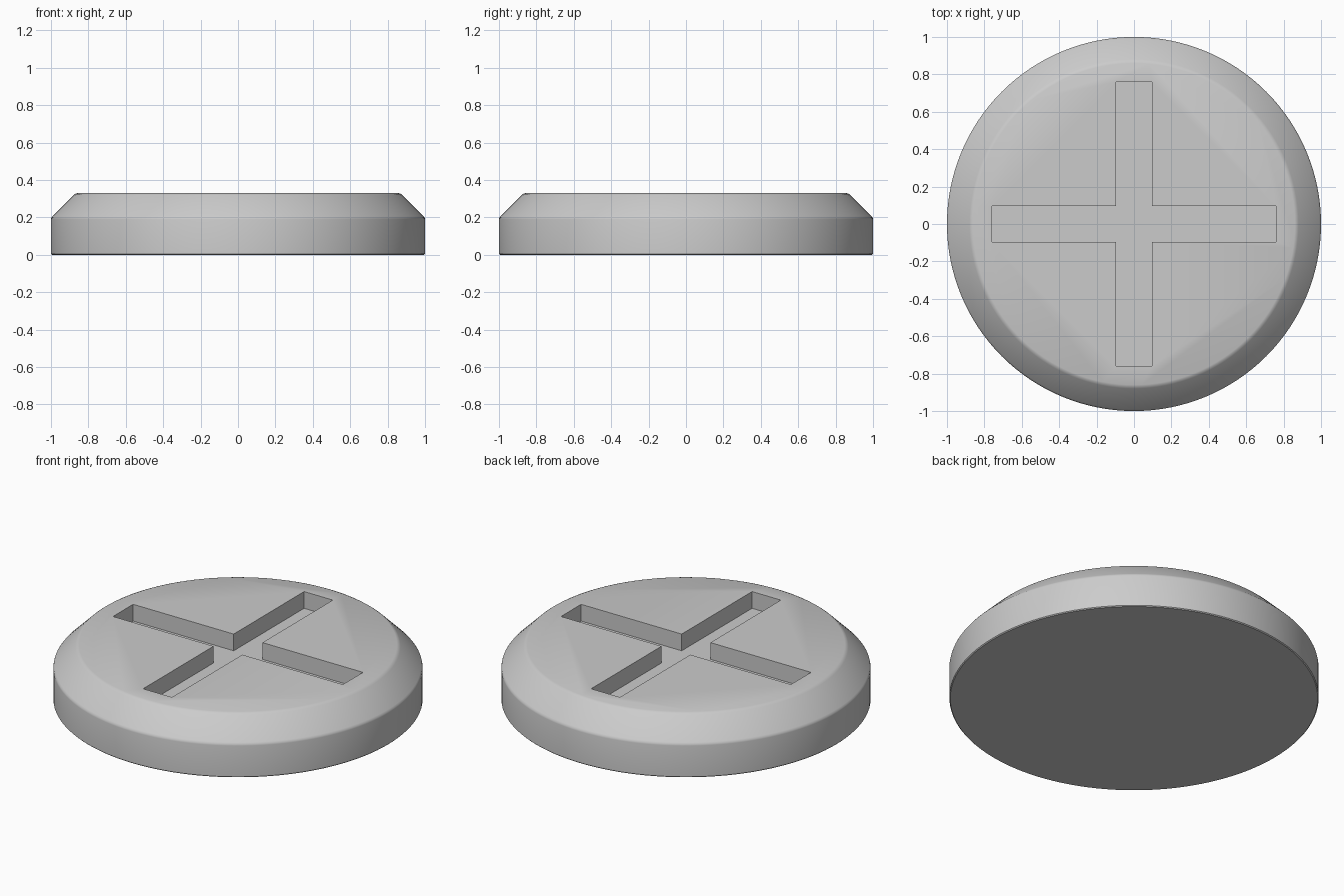
import bpy
import bmesh
import math

cube = bpy.data.objects.get("Cube")
if cube:
    bpy.data.objects.remove(cube, do_unlink=True)

SEGMENTS = 128
HEIGHT = 0.33
SLOT_DEPTH = 0.10
SLOT_HALF_WIDTH = 0.095
SLOT_HALF_LENGTH = 0.76

grey = bpy.data.materials.new("plain grey")
grey.use_nodes = True
colour = (0.6, 0.6, 0.6, 1)
grey.diffuse_color = colour
grey.node_tree.nodes["Principled BSDF"].inputs["Base Color"].default_value = colour


def add_object(name, bm):
    bmesh.ops.recalc_face_normals(bm, faces=bm.faces)
    mesh = bpy.data.meshes.new(name)
    bm.to_mesh(mesh)
    bm.free()
    obj = bpy.data.objects.new(name, mesh)
    bpy.context.collection.objects.link(obj)
    mesh.materials.append(grey)
    return obj


# Disc: a turned profile with a sloped rim and softened edges
profile = [(0, 0), (0.995, 0), (1, 0.005), (1, 0.19), (0.998, 0.199), (0.992, 0.207),
           (0.88, 0.319), (0.872, 0.325), (0.86, HEIGHT), (0, HEIGHT)]
bm = bmesh.new()
points = [bm.verts.new((r, 0, z)) for r, z in profile]
edges = [bm.edges.new(pair) for pair in zip(points, points[1:])]
bmesh.ops.spin(bm, geom=points + edges, cent=(0, 0, 0), axis=(0, 0, 1),
               angle=math.tau, steps=SEGMENTS, use_duplicate=False)
bmesh.ops.remove_doubles(bm, verts=bm.verts, dist=0.0001)
# merge the flat fans at the two poles into single caps
poles = [v for v in bm.verts if v.co.xy.length < 0.001]
bmesh.ops.dissolve_verts(bm, verts=poles)
disc = add_object("disc", bm)

# Cross-shaped cutter, walked quarter by quarter
bm = bmesh.new()
outline = []
for i in range(4):
    c, s = round(math.cos(i * math.pi / 2)), round(math.sin(i * math.pi / 2))
    for x, y in ((SLOT_HALF_LENGTH, -SLOT_HALF_WIDTH),
                 (SLOT_HALF_LENGTH, SLOT_HALF_WIDTH),
                 (SLOT_HALF_WIDTH, SLOT_HALF_WIDTH)):
        outline.append(bm.verts.new((c * x - s * y, s * x + c * y, HEIGHT - SLOT_DEPTH)))
floor = bm.faces.new(outline)
top = bmesh.ops.extrude_face_region(bm, geom=[floor])["geom"]
bmesh.ops.translate(bm, vec=(0, 0, SLOT_DEPTH * 2),
                    verts=[g for g in top if isinstance(g, bmesh.types.BMVert)])
cutter = add_object("cross_cutter", bm)
cutter.hide_render = True

# Sink the cross into the top
cut = disc.modifiers.new("cross slot", 'BOOLEAN')
cut.operation = 'DIFFERENCE'
cut.solver = 'EXACT'
cut.object = cutter
bpy.ops.object.select_all(action='DESELECT')
bpy.context.view_layer.objects.active = disc
disc.select_set(True)
bpy.ops.object.modifier_apply(modifier=cut.name)
bpy.data.objects.remove(cutter, do_unlink=True)
bpy.ops.object.shade_smooth_by_angle(angle=math.radians(35))
